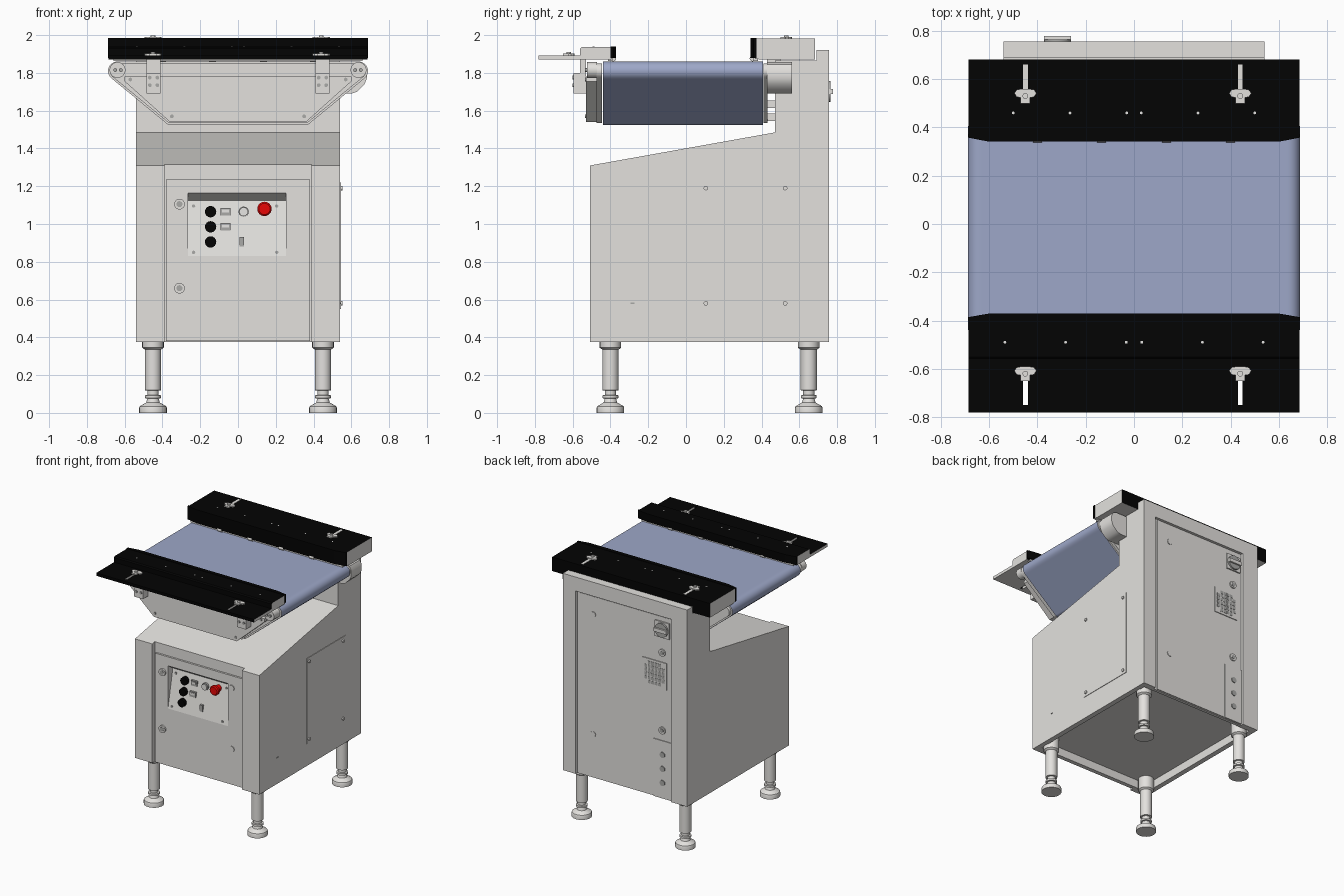
import bpy, bmesh
from math import sin, cos, pi, radians
from mathutils import Vector

if "Cube" in bpy.data.objects:
    bpy.data.objects.remove(bpy.data.objects["Cube"])


def material(name, r, g, b):
    m = bpy.data.materials.new(name)
    m.use_nodes = True
    m.diffuse_color = (r, g, b, 1)
    m.node_tree.nodes["Principled BSDF"].inputs["Base Color"].default_value = (r, g, b, 1)
    return m


GREY = material("warm light grey", .77, .755, .73)
PANEL = material("pale panel grey", .85, .84, .82)
STEEL = material("mid steel grey", .4, .4, .39)
BELT = material("belt blue", .34, .39, .58)
BLACK = material("black", .001, .001, .001)
RED = material("red", .9, .002, .002)


def finish(name, bm, mat, smooth=False):
    bmesh.ops.recalc_face_normals(bm, faces=bm.faces)
    me = bpy.data.meshes.new(name)
    bm.to_mesh(me)
    bm.free()
    ob = bpy.data.objects.new(name, me)
    bpy.context.collection.objects.link(ob)
    me.materials.append(mat)
    if smooth:
        activate(ob)
        bpy.ops.object.shade_smooth_by_angle(angle=radians(35))
    return ob


def activate(ob):
    bpy.ops.object.select_all(action='DESELECT')
    ob.select_set(True)
    bpy.context.view_layer.objects.active = ob


def place(axis, a, b, t):
    return Vector({'x': (t, a, b), 'y': (a, t, b), 'z': (a, b, t)}[axis])


def loft(name, rings, mat, smooth):
    """Skin a list of equal vertex rings and cap both ends."""
    bm = bmesh.new()
    vs = [[bm.verts.new(p) for p in ring] for ring in rings]
    n = len(vs[0])
    for lo, hi in zip(vs, vs[1:]):
        for i in range(n):
            bm.faces.new((lo[i], lo[(i + 1) % n], hi[(i + 1) % n], hi[i]))
    bm.faces.new(vs[0])
    bm.faces.new(vs[-1])
    return finish(name, bm, mat, smooth)


def prism(name, pts, axis, lo, hi, mat, smooth=False):
    return loft(name, [[place(axis, a, b, t) for a, b in pts] for t in (lo, hi)], mat, smooth)


def box(name, x0, x1, y0, y1, z0, z1, mat):
    return prism(name, [(x0, y0), (x1, y0), (x1, y1), (x0, y1)], 'z', z0, z1, mat)


def lathe(name, profile, axis, a, b, mat, n=24):
    """Turn (radius, position) pairs round an axis through (a, b)."""
    ring = [(cos(2 * pi * i / n), sin(2 * pi * i / n)) for i in range(n)]
    return loft(name, [[place(axis, a + r * c, b + r * s, t) for c, s in ring]
                       for r, t in profile], mat, n > 8)


def cyl(name, axis, a, b, lo, hi, r, mat, n=24):
    return lathe(name, [(r, lo), (r, hi)], axis, a, b, mat, n)


def cut(ob, cutter):
    cutter.hide_render = True
    mod = ob.modifiers.new("cut", 'BOOLEAN')
    mod.operation, mod.solver, mod.object = 'DIFFERENCE', 'EXACT', cutter
    activate(ob)
    bpy.ops.object.modifier_apply(modifier=mod.name)
    bpy.data.objects.remove(cutter)


def recolour(ob, mat, rule):
    ob.data.materials.append(mat)
    for p in ob.data.polygons:
        if rule(p.normal):
            p.material_index = 1


# Cabinet with sloped front, rear column, door niches and hollow underside
cabinet = prism("cabinet", [(-.507, .375), (.757, .375), (.757, 1.92), (.69, 1.92), (.69, 1.865),
                            (.472, 1.865), (.472, 1.485), (-.507, 1.31)], 'x', -.54, .54, GREY)
cut(cabinet, box("cutter", -.39, .39, -.6, -.475, .3, 1.5, GREY))
cut(cabinet, box("cutter", -.4, .43, .735, .8, .3, 1.81, GREY))
cut(cabinet, box("cutter", -.5, .5, -.45, .71, .3, .44, GREY))

# Front door with tilted control panel
door = box("front_door", -.38, .38, -.49, -.474, .38, 1.235, GREY)
for ob in (door, cabinet):
    cut(ob, prism("cutter", [(-.52, .83), (-.49, .83), (-.43, 1.125), (-.49, 1.165), (-.52, 1.165)],
                  'x', -.265, .255, GREY))
prism("control_panel", [(-.489, .832), (-.43, 1.125), (-.42, 1.125), (-.475, .832)],
      'x', -.262, .252, PANEL)


def panel_y(z):
    return -.489 + (z - .83) * .2


for z in (1.065, .985, .905):
    cyl("black_button", 'y', -.145, z, panel_y(z) - .025, panel_y(z) + .01, .03, BLACK)
for z in (1.065, .985):
    y = panel_y(z)
    box("display_frame", -.092, -.04, y - .012, y + .005, z - .02, z + .02, STEEL)
    box("display_window", -.085, -.047, y - .016, y, z - .003, z + .013, PANEL)
y = panel_y(1.065)
cyl("lamp_ring", 'y', .03, 1.065, y - .012, y + .01, .027, STEEL)
cyl("lamp", 'y', .03, 1.065, y - .022, y, .023, PANEL)
y = panel_y(1.08)
cyl("stop_stem", 'y', .14, 1.08, y - .04, y + .01, .024, RED)
lathe("stop_button", [(.03, y - .066), (.038, y - .058), (.038, y - .04), (.026, y - .03)],
      'y', .14, 1.08, RED)
box("rocker_switch", .008, .032, panel_y(.905) - .012, panel_y(.905) + .008, .88, .93, STEEL)
for x in (-.235, .205):
    for z in (.85, 1.095):
        cyl("panel_screw", 'y', x, z, panel_y(z) - .006, panel_y(z) + .005, .009, STEEL, 12)
for z in (1.105, .66):
    cyl("door_lock", 'y', -.31, z, -.503, -.48, .028, GREY)
    cyl("lock_core", 'y', -.31, z, -.506, -.49, .016, STEEL)
for z in (1.14, .66):
    cyl("door_plug", 'y', .29, z, -.496, -.48, .023, GREY, 8)

# Right side service panel, screws and slot
box("side_panel", .538, .544, .08, .56, .55, 1.22, GREY)
box("side_slot", .535, .543, -.295, -.272, .576, .584, STEEL)
for y in (.105, .525):
    for z in (.58, 1.19):
        cyl("side_screw", 'x', y, z, .54, .553, .012, GREY, 12)

# Recessed rear door with switch, locks, vent and connector plate
box("rear_door", -.392, .4, .73, .742, .38, 1.8, GREY)
box("connector_plate", -.395, -.24, .735, .748, .378, .83, GREY)
for z in (.72, .61, .5):
    cyl("connector", 'y', -.32, z, .74, .754, .022, STEEL)
for z in (.72, 1.66):
    cyl("rear_plug", 'y', .285, z, .735, .747, .022, GREY, 8)
for z in (1.52, .91):
    cyl("rear_lock", 'y', -.315, z, .735, .752, .028, GREY)
    cyl("rear_lock_core", 'y', -.315, z, .745, .755, .016, STEEL)
box("switch_plate", -.38, -.255, .735, .752, 1.64, 1.765, GREY)
cyl("switch_dial", 'y', -.317, 1.702, .745, .765, .055, STEEL)
box("switch_handle", -.372, -.262, .755, .778, 1.688, 1.716, GREY)
box("vent_frame", -.355, -.145, .735, .748, 1.235, 1.445, GREY)
for i in range(6):
    for j in range(6):
        if not (i in (0, 5) and j in (0, 5)):
            x, z = -.25 + (i - 2.5) * .03, 1.34 + (j - 2.5) * .03
            box("vent_hole", x - .012, x + .012, .746, .75, z - .012, z + .012, STEEL)

# Legs with collar, threaded neck and foot
LEG = [(.057, .45), (.057, .345), (.043, .335), (.043, .12), (.03, .118), (.03, .095), (.042, .093),
       (.042, .078), (.03, .076), (.036, .055), (.07, .035), (.073, .028), (.073, 0)]
for x in (-.45, .45):
    for y in (-.4, .65):
        lathe("leg", LEG, 'z', x, y, GREY)


# Conveyor: belt loop, side frames, roller hubs
def belt_outline(shrink):
    half = []
    for cx, cz, r, a0, a1 in ((.36, 1.555, .03, -90, -48), (.638, 1.81, .05, -48, 90)):
        # arc with a short tangent run at each end, to keep the flats flat
        for i in range(-1, 14):
            a = radians(a0 + (a1 - a0) * min(max(i, 0), 12) / 12)
            run = {-1: -.01, 13: .01}.get(i, 0)
            half.append((cx + (r - shrink) * cos(a) - run * sin(a),
                         cz + (r - shrink) * sin(a) + run * cos(a)))
    return half + [(-x, z) for x, z in reversed(half)]


belt = prism("belt", belt_outline(0), 'y', -.44, .407, BELT, True)
recolour(belt, GREY, lambda n: abs(n.y) > .9)
prism("front_frame", belt_outline(.01), 'y', -.475, -.446, GREY, True)
prism("rear_frame", belt_outline(.01), 'y', .409, .432, GREY, True)
COVER = [(-.36, 1.54), (.36, 1.54), (.6, 1.755), (.6, 1.78), (-.6, 1.78), (-.6, 1.755)]
prism("front_cover", COVER, 'y', -.53, -.475, GREY)
for s in (-1, 1):
    cyl("roller_hub", 'y', s * .638, 1.815, -.525, -.47, .042, GREY)
    for x, z in ((.65, 1.815), (.62, 1.815), (.57, 1.765), (.35, 1.57)):
        cyl("cover_bolt", 'y', s * x, z, -.535, -.52, .01, STEEL, 12)
    for z in (1.565, 1.635):
        box("support_bar", s * .3 - .06, s * .3 + .06, .43, .48, z - .02, z + .02, GREY)
    # Guard brackets
    x = s * .447
    box("bracket_foot", x - .038, x + .038, -.595, -.53, 1.69, 1.8, GREY)
    box("bracket_upright", x - .038, x + .038, -.56, -.53, 1.7, 1.875, GREY)
    box("rear_bracket", x - .038, x + .038, .43, .5, 1.75, 1.875, GREY)
    for dx in (-.02, .02):
        for z in (1.735, 1.775):
            cyl("bracket_bolt", 'y', x + dx, z, -.602, -.59, .01, STEEL, 12)
prism("gearbox", [(.5, 1.69), (.6, 1.69), (.63, 1.7), (.67, 1.74), (.682, 1.77), (.682, 1.815),
                  (.667, 1.845), (.64, 1.857), (.5, 1.857)], 'y', .43, .56, GREY, True)

# Black guards over both belt edges, with grey ends and undersides
rear = prism("rear_guard", [(.365, 1.875), (.365, 1.981), (.682, 1.981), (.682, 1.87), (.4, 1.87)],
             'x', -.685, .685, BLACK)
front = prism("front_guard", [(-.78, 1.87), (-.78, 1.893), (-.56, 1.893), (-.56, 1.93),
                              (-.55, 1.938), (-.395, 1.938), (-.395, 1.87)], 'x', -.685, .685, BLACK)
for x in (-.45, .44):
    cut(front, box("cutter", x - .01, x + .01, -.75, -.63, 1.8, 2, BLACK))
for guard in (rear, front):
    recolour(guard, GREY, lambda n: abs(n.x) > .9 or n.z < -.9)


def guard_lip(name, back, end, mid, z0, z1):
    prism(name, [(-.688, back), (-.688, end), (-.6, mid), (.6, mid), (.688, end), (.688, back)],
          'z', z0, z1, BLACK)


guard_lip("rear_guard_lip", .372, .358, .341, 1.878, 1.984)
guard_lip("front_guard_lip", -.4, -.386, -.371, 1.878, 1.941)
for x in (-.4, -.135, .135, .4):
    for y in (.352, -.385):
        cyl("guide_knob", 'x', y, 1.876, x - .018, x + .018, .015, GREY, 16)
for y in (.368, -.4):
    box("guide_rail", -.66, .66, y - .012, y + .012, 1.862, 1.878, GREY)

# Wing clamps, slot strips and guard rivets
WING = [(-.046, .012), (-.036, .026), (-.015, .03), (.015, .03), (.036, .026), (.046, .012),
        (.036, -.004), (.02, -.006), (.02, -.03), (-.02, -.03), (-.02, -.006), (-.036, -.004)]
for x in (-.45, .44):
    box("rear_slot", x - .01, x + .01, .55, .66, 1.979, 1.983, GREY)
    for y, z in ((.53, 1.981), (-.62, 1.893)):
        prism("wing_clamp", [(x + a, y + b) for a, b in WING], 'z', z, z + .009, GREY)
        cyl("clamp_bolt", 'z', x, y, z, z + .018, .012, GREY, 12)
for x in (.03, .265, .5):
    for s in (-1, 1):
        cyl("rear_rivet", 'z', s * x, .46, 1.975, 1.983, .006, PANEL, 8)
        cyl("front_rivet", 'z', s * x * 1.07, -.49, 1.933, 1.941, .006, PANEL, 8)
